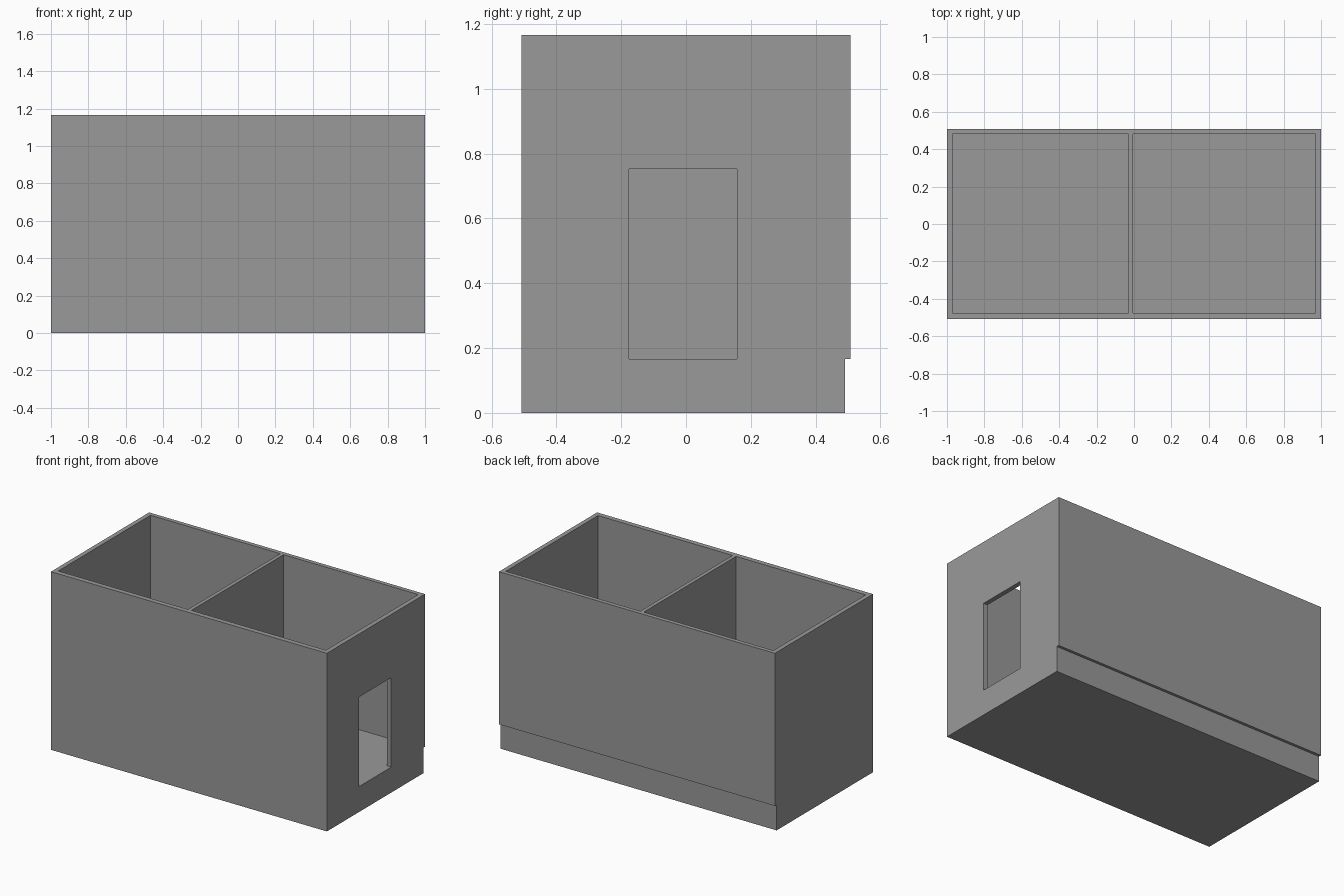
import bpy

if "Cube" in bpy.data.objects:
    bpy.data.objects.remove(bpy.data.objects["Cube"])

grey = bpy.data.materials.new("concrete_grey")
grey.diffuse_color = (0.32, 0.32, 0.32, 1)
grey.use_nodes = True
grey.node_tree.nodes["Principled BSDF"].inputs["Base Color"].default_value = grey.diffuse_color

FLOOR, TOP = 0.167, 1.167


def box(name, x, y, z):
    """Box spanning the given (min, max) ranges."""
    bpy.ops.mesh.primitive_cube_add(size=1)
    ob = bpy.context.object
    ob.name = name
    for v in ob.data.vertices:
        v.co = [r[0] if c < 0 else r[1] for c, r in zip(v.co, (x, y, z))]
    ob.data.materials.append(grey)
    return ob


def cut(target, x, y, z):
    """Subtract a box from the target and remove the cutter."""
    cutter = box("cutter", x, y, z)
    cutter.hide_render = True
    mod = target.modifiers.new("cut", 'BOOLEAN')
    mod.operation = 'DIFFERENCE'
    mod.solver = 'EXACT'
    mod.object = cutter
    bpy.context.view_layer.objects.active = target
    bpy.ops.object.modifier_apply(modifier=mod.name)
    bpy.data.objects.remove(cutter, do_unlink=True)


# Floor slab, set back from the rear wall
box("floor_slab", (-1, 1), (-0.508, 0.49), (0, FLOOR))

# Wall shell hollowed into two open rooms, leaving a partition
walls = box("walls", (-1, 1), (-0.508, 0.508), (FLOOR, TOP))
for room in ((-0.97, -0.03), (-0.005, 0.97)):
    cut(walls, room, (-0.475, 0.48), (0, 1.5))

# Doorway in the right-hand wall
cut(walls, (0.9, 1.1), (-0.176, 0.158), (0, 0.753))
